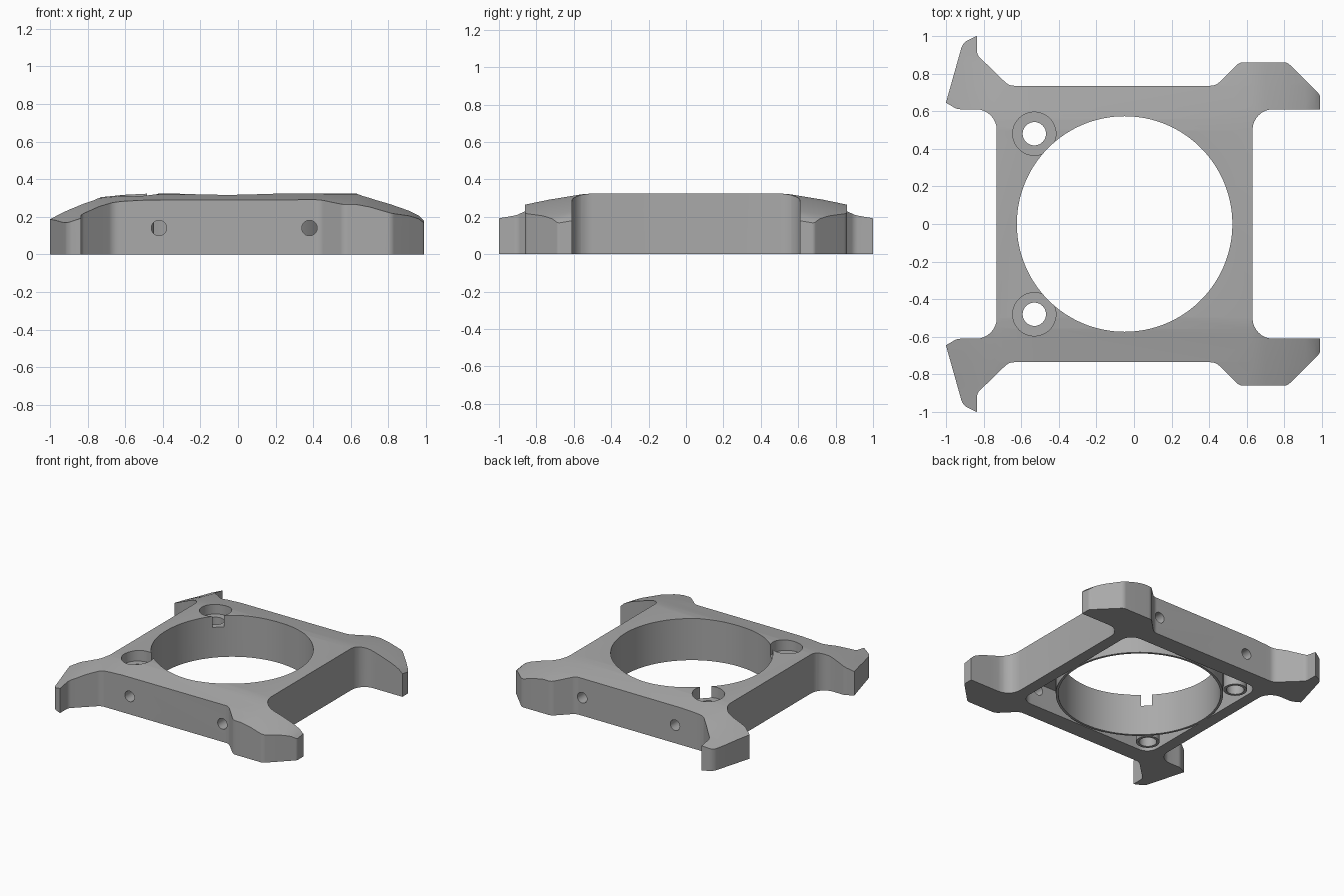
import bpy, bmesh, math
from mathutils import Vector

cube = bpy.data.objects.get("Cube")
if cube:
    bpy.data.objects.remove(cube)

grey = bpy.data.materials.new("matte_grey")
grey.use_nodes = True
grey.diffuse_color = (0.4, 0.4, 0.4, 1)
grey.node_tree.nodes["Principled BSDF"].inputs["Base Color"].default_value = (0.4, 0.4, 0.4, 1)


def fillet(corners, steps=8):
    """Round every (x, y, radius) corner of a closed outline."""
    out = []
    for i, (x, y, r) in enumerate(corners):
        p = Vector((x, y))
        a = (Vector(corners[i - 1][:2]) - p).normalized()
        b = (Vector(corners[(i + 1) % len(corners)][:2]) - p).normalized()
        if r == 0:
            out.append(p)
            continue
        half = a.angle(b) / 2
        centre = p + (a + b).normalized() * (r / math.sin(half))
        start = p + a * (r / math.tan(half)) - centre
        end = p + b * (r / math.tan(half)) - centre
        sweep = start.angle_signed(end)
        for k in range(steps + 1):
            t = -sweep * k / steps
            c, s = math.cos(t), math.sin(t)
            out.append(centre + Vector((start.x * c - start.y * s, start.x * s + start.y * c)))
    return out


def finish(name, bm):
    bmesh.ops.recalc_face_normals(bm, faces=bm.faces)
    mesh = bpy.data.meshes.new(name)
    bm.to_mesh(mesh)
    bm.free()
    mesh.materials.append(grey)
    ob = bpy.data.objects.new(name, mesh)
    bpy.context.collection.objects.link(ob)
    return ob


def prism(points, z0, z1):
    bm = bmesh.new()
    face = bm.faces.new([bm.verts.new((p[0], p[1], z0)) for p in points])
    top = bmesh.ops.extrude_face_region(bm, geom=[face])["geom"]
    for v in top:
        if isinstance(v, bmesh.types.BMVert):
            v.co.z = z1
    return bm


def disc(x, y, r, n=48):
    return [(x + r * math.cos(math.tau * k / n), y + r * math.sin(math.tau * k / n)) for k in range(n)]


def cut(target, cutter, operation='DIFFERENCE'):
    """Apply a boolean and discard the cutter."""
    cutter.hide_render = True
    mod = target.modifiers.new("cut", 'BOOLEAN')
    mod.operation, mod.object, mod.solver = operation, cutter, 'EXACT'
    bpy.context.view_layer.objects.active = target
    bpy.ops.object.modifier_apply(modifier=mod.name)
    bpy.data.objects.remove(cutter)


def lerp(table, t):
    if t <= table[0][0]:
        return table[0][1]
    for (a, u), (b, v) in zip(table, table[1:]):
        if t <= b:
            return u + (v - u) * (t - a) / (b - a)
    return table[-1][1]


# Crown of the top surface: height along x, less a drop towards the ends in y
CROWN = [(-1, .205), (-.9, .25), (-.82, .283), (-.74, .303), (-.6, .317), (-.48, .323),
         (.63, .325), (.7, .312), (.81, .28), (.91, .245), (.96, .22), (.99, .192)]
DROP = [(.5, 0), (.56, .005), (.62, .015), (.735, .034), (.86, .06), (1, .085)]

# Frame outline: half of it with corner radii, then mirrored across y
half = [(.63, .61, .11), (.99, .61, 0), (.99, .685, .03), (.815, .86, .05), (.56, .86, .06),
        (.435, .735, .07), (-.665, .735, .07), (-.835, .9, .05), (-.835, 1, 0),
        (-.91, .965, .07), (-1, .645, 0), (-.94, .61, .07), (-.73, .61, .11)]
outline = fillet(half + [(x, -y, r) for x, y, r in reversed(half)])
bm = prism(outline, 0, 1)
planes = [((x, 0, 0), (1, 0, 0)) for x, _ in CROWN[1:-1]]
planes += [((0, s * y, 0), (0, 1, 0)) for y, _ in DROP[:-1] for s in (1, -1)]
for co, no in planes:
    bmesh.ops.bisect_plane(bm, geom=bm.verts[:] + bm.edges[:] + bm.faces[:],
                           plane_co=co, plane_no=no, dist=1e-5)
for v in bm.verts:
    if v.co.z > .5:
        v.co.z = lerp(CROWN, v.co.x) - lerp(DROP, abs(v.co.y))
bmesh.ops.triangulate(bm, faces=bm.faces)
frame = finish("mount_frame", bm)

# Hollow underside, leaving a thin collar and two screw bosses standing
CX, R = -.05, .573
SCREWS = [(-.53, .48), (-.53, -.48)]
corners = [(.54, .6, .09), (-.64, .6, .09), (-.64, -.6, .09), (.54, -.6, .09)]
hollow = finish("hollow_cutter", prism(fillet(corners), -.1, .19))
cut(hollow, finish("collar_cutter", prism(disc(CX, 0, R + .018, 128), -.2, .3)))
for x, y in SCREWS:
    cut(hollow, finish("boss_cutter", prism(disc(x, y, .083), -.2, .3)))
cut(frame, hollow)

# Large central opening
cut(frame, finish("opening_cutter", prism(disc(CX, 0, R, 128), -.2, .6)))

# Counterbored screw holes
for x, y in SCREWS:
    cut(frame, finish("counterbore_cutter", prism(disc(x, y, .115), .235, .6)))
    cut(frame, finish("screw_hole_cutter", prism(disc(x, y, .062), -.2, .6)))

# Small cross holes through the front and back walls
for x in (-.42, .38):
    for y in (.68, -.68):
        bm = prism(disc(x, .14, .041, 32), -.12, .12)
        for v in bm.verts:
            v.co = Vector((v.co.x, y + v.co.z, v.co.y))
        cut(frame, finish("cross_hole_cutter", bm))

# Smooth curves, sharp edges
bpy.ops.object.select_all(action='DESELECT')
frame.select_set(True)
bpy.context.view_layer.objects.active = frame
bpy.ops.object.shade_smooth_by_angle(angle=math.radians(25))
